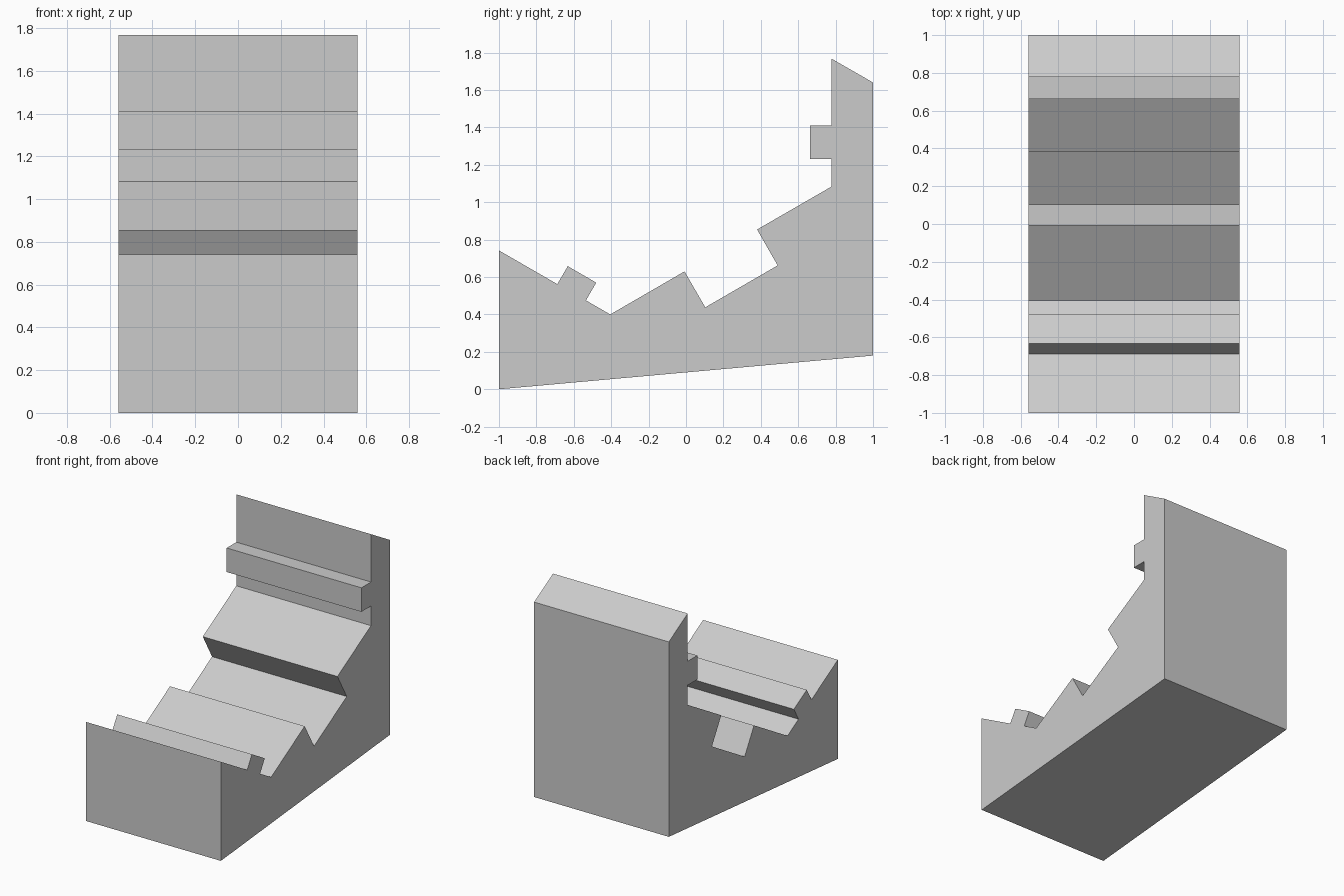
import bpy
import bmesh

if "Cube" in bpy.data.objects:
    bpy.data.objects.remove(bpy.data.objects["Cube"])

HALF_WIDTH = 0.558

# Side profile as (y, z), anticlockwise seen from +x
PROFILE = [
    (-1.0, 0.0), (1.0, 0.18),                        # sloping underside
    (1.0, 1.64), (0.777, 1.768),                     # back wall and bevelled top
    (0.777, 1.41), (0.663, 1.41),                    # upright rail
    (0.663, 1.23), (0.777, 1.23),
    (0.777, 1.083), (0.38, 0.854),                   # upper ramp
    (0.49, 0.662), (0.103, 0.438),                   # middle ramp
    (-0.008, 0.63), (-0.405, 0.40),                  # lower ramp
    (-0.535, 0.475), (-0.48, 0.57),                  # tilted rail
    (-0.632, 0.658), (-0.688, 0.562),
    (-1.0, 0.742),                                   # front lip
]

grey = bpy.data.materials.new("plain grey")
grey.diffuse_color = (0.6, 0.6, 0.6, 1.0)
grey.use_nodes = True
grey.node_tree.nodes["Principled BSDF"].inputs["Base Color"].default_value = grey.diffuse_color

# Stepped block: profile extruded across the full width
bm = bmesh.new()
side = bm.faces.new([bm.verts.new((-HALF_WIDTH, y, z)) for y, z in PROFILE])
extruded = bmesh.ops.extrude_face_region(bm, geom=[side], use_keep_orig=True)
moved = [v for v in extruded["geom"] if isinstance(v, bmesh.types.BMVert)]
bmesh.ops.translate(bm, verts=moved, vec=(2 * HALF_WIDTH, 0, 0))
bmesh.ops.recalc_face_normals(bm, faces=bm.faces[:])

mesh = bpy.data.meshes.new("stepped_block")
bm.to_mesh(mesh)
bm.free()
mesh.materials.append(grey)
block = bpy.data.objects.new("stepped_block", mesh)
bpy.context.collection.objects.link(block)
